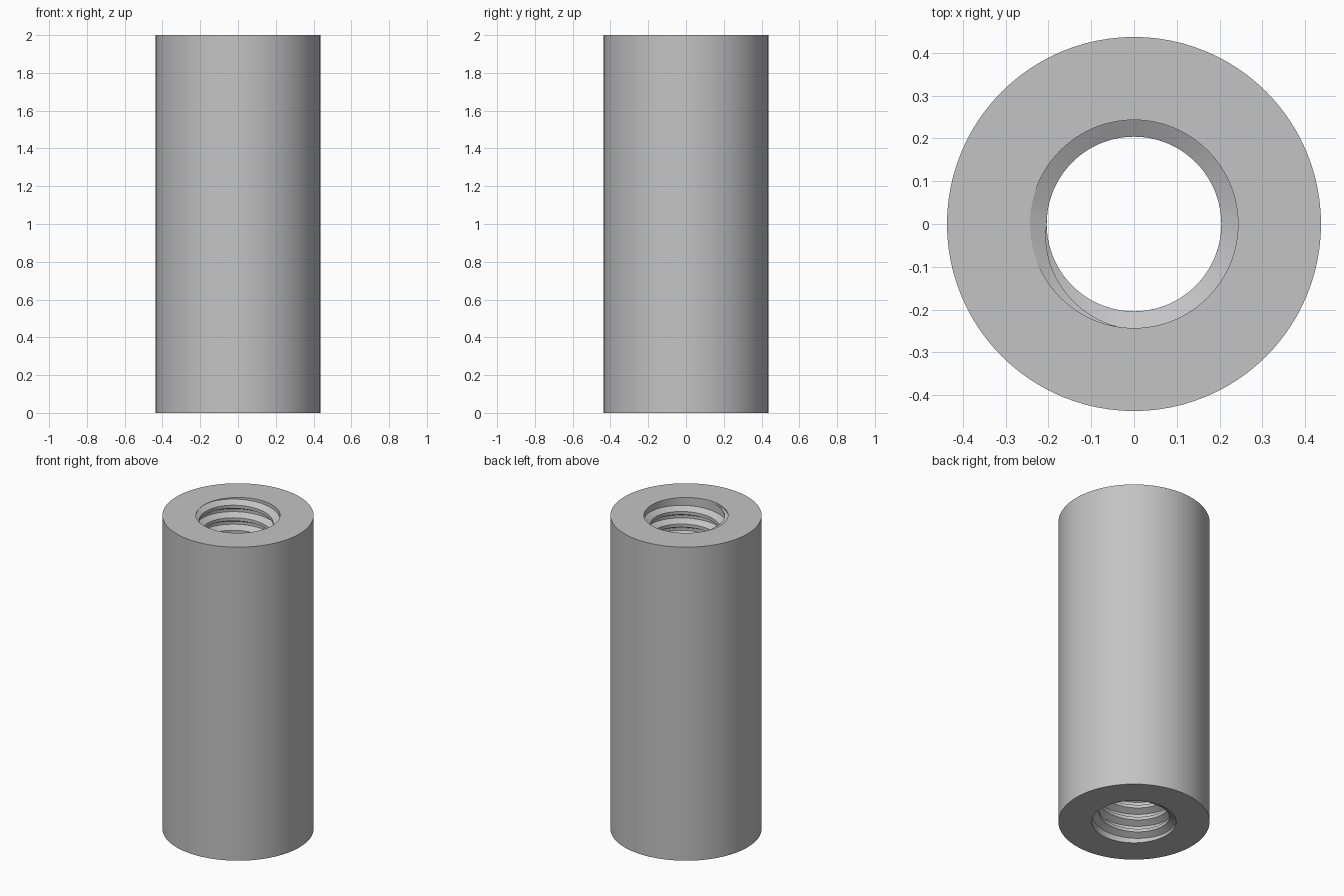
import bpy, bmesh, math

cube = bpy.data.objects.get("Cube")
if cube:
    bpy.data.objects.remove(cube, do_unlink=True)

HEIGHT = 2.0
OUTER_R = 0.437
BORE_R = 0.243
CREST_R = 0.204
PITCH = 0.08
SEGMENTS = 96

metal = bpy.data.materials.new("plain grey metal")
metal.use_nodes = True
GREY = (0.55, 0.55, 0.55, 1)
metal.diffuse_color = GREY
metal.node_tree.nodes["Principled BSDF"].inputs["Base Color"].default_value = GREY


def loft(name, sections, closed):
    """Join matching closed cross-sections into one solid."""
    bm = bmesh.new()
    rows = [[bm.verts.new(p) for p in section] for section in sections]
    pairs = list(zip(rows, rows[1:]))
    if closed:
        pairs.append((rows[-1], rows[0]))
    for a, b in pairs:
        n = len(a)
        for i in range(n):
            j = (i + 1) % n
            bm.faces.new((a[i], a[j], b[j], b[i]))
    if not closed:
        bm.faces.new(rows[0])
        bm.faces.new(rows[-1])
    bmesh.ops.recalc_face_normals(bm, faces=bm.faces)
    mesh = bpy.data.meshes.new(name)
    bm.to_mesh(mesh)
    bm.free()
    mesh.materials.append(metal)
    obj = bpy.data.objects.new(name, mesh)
    bpy.context.collection.objects.link(obj)
    bpy.ops.object.select_all(action='DESELECT')
    obj.select_set(True)
    bpy.context.view_layer.objects.active = obj
    bpy.ops.object.shade_smooth_by_angle(angle=math.radians(25))
    return obj


def section_at(angle, profile):
    c, s = math.cos(angle), math.sin(angle)
    return [(r * c, r * s, z) for r, z in profile]


# Sleeve: a plain tube open at both ends
wall = [(OUTER_R, 0), (OUTER_R, HEIGHT), (BORE_R, HEIGHT), (BORE_R, 0)]
loft("sleeve", [section_at(math.tau * i / SEGMENTS, wall) for i in range(SEGMENTS)], True)

# Internal thread: a right-handed ridge that fades into the bore at both ends
END_GAP = 0.012
START = math.radians(260)
FADE = math.radians(80)
total = math.tau * (HEIGHT - 2 * END_GAP) / PITCH
steps = round(total / math.tau * SEGMENTS)
ridge = []
for i in range(steps + 1):
    turn = total * i / steps
    k = max(0.02, min(1, turn / FADE, (total - turn) / FADE))
    z = HEIGHT - END_GAP - PITCH * turn / math.tau
    tip = BORE_R - (BORE_R - CREST_R) * k
    base, crest = PITCH * 0.4 * k, PITCH * 0.125 * k
    # keep the ridge inside the sleeve ends
    profile = [(BORE_R + 0.002, z + base), (tip, z + crest),
               (tip, z - crest), (BORE_R + 0.002, z - base)]
    profile = [(r, min(HEIGHT - 0.001, max(0.001, h))) for r, h in profile]
    ridge.append(section_at(START - turn, profile))
loft("internal_thread", ridge, False)
